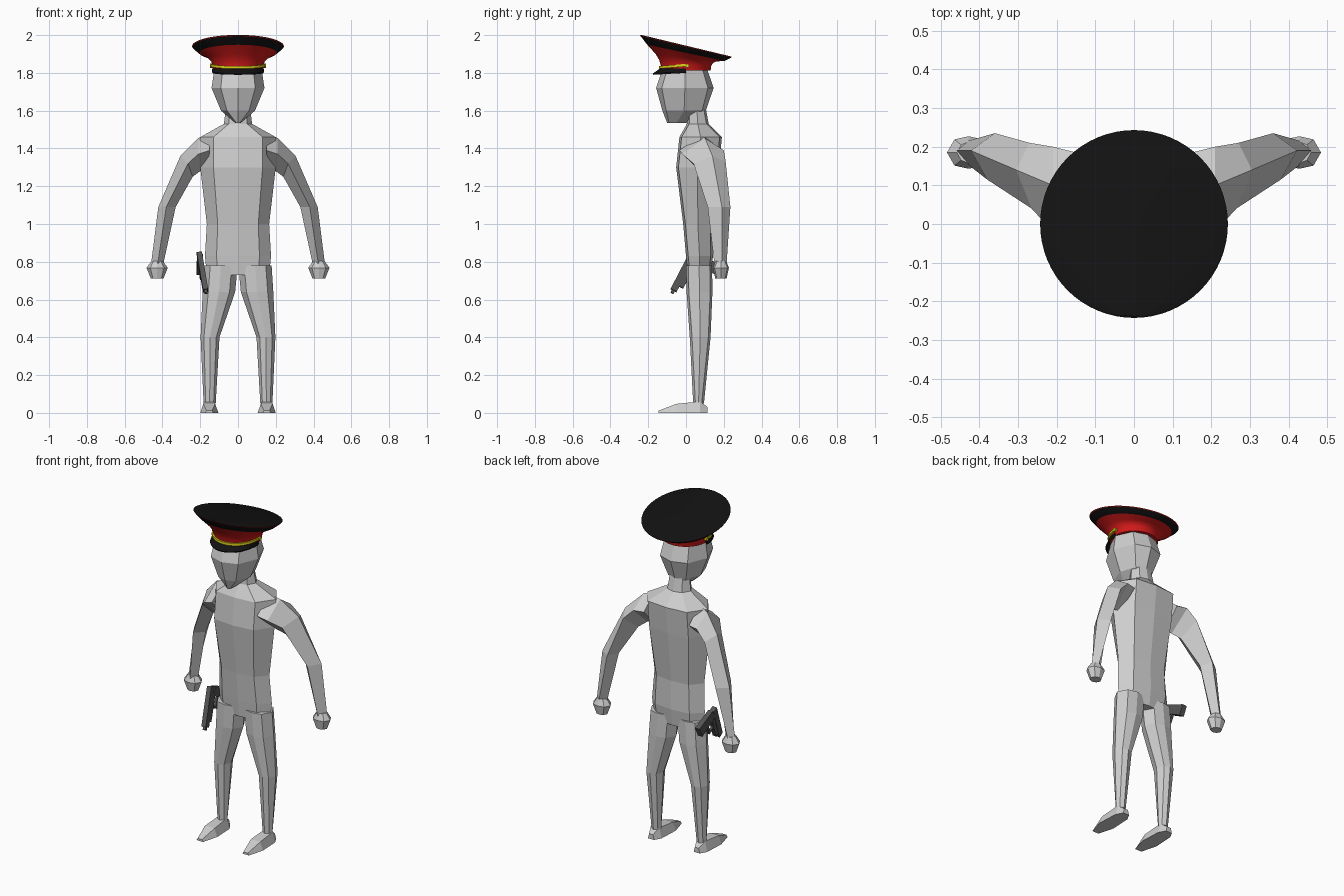
import bpy, bmesh, math
from mathutils import Vector

if "Cube" in bpy.data.objects:
    bpy.data.objects.remove(bpy.data.objects["Cube"])


def material(name, rgb):
    m = bpy.data.materials.new(name)
    m.diffuse_color = (*rgb, 1)
    m.use_nodes = True
    m.node_tree.nodes["Principled BSDF"].inputs["Base Color"].default_value = m.diffuse_color
    return m


GREY = material("light grey", (0.62, 0.62, 0.62))
RED = material("red", (0.65, 0.01, 0.01))
BLACK = material("black", (0.006, 0.006, 0.006))
YELLOW = material("yellow", (0.75, 0.65, 0.01))
METAL = material("gun metal", (0.09, 0.09, 0.09))


def loft(name, rings, mats, rule=None, smooth=False):
    """Skin a list of equal-length point rings and close both ends."""
    bm = bmesh.new()
    vs = [[bm.verts.new(p) for p in r] for r in rings]
    n = len(rings[0])
    for k, (a, b) in enumerate(zip(vs, vs[1:])):
        for i in range(n):
            f = bm.faces.new((a[i], a[(i + 1) % n], b[(i + 1) % n], b[i]))
            f.material_index = rule(k) if rule else 0
    bm.faces.new(vs[0][::-1])
    top = bm.faces.new(vs[-1])
    top.material_index = rule(len(rings)) if rule else 0
    bmesh.ops.recalc_face_normals(bm, faces=bm.faces)
    me = bpy.data.meshes.new(name)
    bm.to_mesh(me)
    bm.free()
    for m in mats:
        me.materials.append(m)
    ob = bpy.data.objects.new(name, me)
    bpy.context.collection.objects.link(ob)
    if smooth:
        bpy.ops.object.select_all(action='DESELECT')
        ob.select_set(True)
        bpy.context.view_layer.objects.active = ob
        bpy.ops.object.shade_smooth_by_angle(angle=math.radians(35))
    return ob


def section(z, cx, h, yf, yb, bow=0.012):
    """Eight-sided horizontal body section."""
    m = (yf + yb) / 2
    return [(cx, yf, z), (cx + .65 * h, yf + bow, z), (cx + h, m, z),
            (cx + .65 * h, yb - bow, z), (cx, yb, z), (cx - .65 * h, yb - bow, z),
            (cx - h, m, z), (cx - .65 * h, yf + bow, z)]


def flip(rings, s):
    return [[(s * x, y, z) for x, y, z in r] for r in rings]


def bar(name, p, q, w, h0, h1, mat):
    """Box from p to q, w wide across x, tapering from height h0 to h1."""
    p, q = Vector(p), Vector(q)
    d = (q - p).normalized()
    up = d.cross(Vector((1, 0, 0))).normalized()
    side = up.cross(d)
    rings = [[c + side * (a * w / 2) + up * (b * h / 2)
              for a, b in ((-1, -1), (1, -1), (1, 1), (-1, 1))]
             for c, h in ((p, h0), (q, h1))]
    return loft(name, rings, [mat])


# torso and neck
loft("torso", [section(*a) for a in (
    (.73, 0, .165, .01, .13), (.83, 0, .175, 0, .143), (1.0, 0, .165, -.015, .14),
    (1.30, 0, .20, -.052, .175), (1.46, 0, .20, -.035, .19),
    (1.53, 0, .075, .005, .12), (1.64, 0, .06, .01, .10))], [GREY])

# head
loft("head", [section(*a) for a in (
    (1.535, 0, .015, -.10, 0, .01), (1.60, 0, .09, -.125, .105, .02),
    (1.72, 0, .14, -.158, .146, .03), (1.82, 0, .125, -.125, .112, .025))], [GREY])

for s, side in ((1, "left"), (-1, "right")):
    # legs
    loft(side + "_leg", flip([section(*a) for a in (
        (.78, .09, .088, 0, .138), (.64, .101, .086, .003, .14),
        (.40, .148, .05, .02, .13), (.05, .15, .032, .038, .095))], s), [GREY])
    # feet, skinned from toe to heel
    foot = [[(.152 - w, y, 0), (.152 + w, y, 0), (.152 + .65 * w, y, t), (.152 - .65 * w, y, t)]
            for y, w, t in ((-.145, .022, .012), (-.05, .048, .048),
                            (.075, .042, .06), (.115, .02, .03))]
    loft(side + "_foot", flip(foot, s), [GREY])
    # arms: outer, front, inner and back ridges
    arm = [[(.15, .09, 1.475), (.15, -.035, 1.39), (.16, .08, 1.29), (.15, .185, 1.39)],
           [(.21, .10, 1.455), (.21, -.02, 1.37), (.20, .08, 1.28), (.21, .20, 1.39)],
           [(.305, .14, 1.36), (.265, .04, 1.32), (.24, .11, 1.25), (.27, .21, 1.33)],
           [(.422, .19, 1.09), (.38, .115, 1.09), (.33, .165, 1.09), (.36, .235, 1.09)],
           [(.46, .19, .79), (.425, .15, .79), (.395, .185, .79), (.43, .215, .79)]]
    loft(side + "_arm", flip(arm, s), [GREY])
    # hands
    hand = [section(z, .428, h, .185 - d, .185 + d, .008)
            for z, h, d in ((.805, .03, .028), (.768, .056, .042), (.712, .034, .03))]
    loft(side + "_hand", flip(hand, s), [GREY])

# cap: red flared body, black rim, thin red piping, black slanted top
N = 64
profile = ((.130, 1.812, 0), (.134, 1.840, .02), (.142, 1.860, .06), (.160, 1.880, .12),
           (.205, 1.906, .21), (.240, 1.938, .235), (.243, 1.942, .235), (.238, 1.944, .24))
cap = []
for r, zc, k in profile:
    ring = []
    for i in range(N):
        a = 2 * math.pi * i / N
        ring.append((r * math.cos(a), r * math.sin(a), zc - k * r * math.sin(a)))
    cap.append(ring)
loft("cap", cap, [RED, BLACK], lambda k: 1 if k == 4 or k > 5 else 0, True)


def front_arc(n):
    return [math.pi + math.pi * i / n for i in range(n + 1)]


# visor: crescent hanging from the front of the cap
visor = []
for a in front_arc(24):
    c, s = math.cos(a), math.sin(a)
    visor.append([(.126 * c, .126 * s, 1.822), (.137 * c, .139 * s, 1.822),
                  (.139 * c, .176 * s, 1.797 + .01 * (1 + s)),
                  (.136 * c, .172 * s, 1.790 + .01 * (1 + s))])
loft("visor", visor, [BLACK], smooth=True)

# chin strap and its two side buttons
strap = []
for a in front_arc(24):
    c, s = math.cos(a), math.sin(a)
    z = 1.822 + .012 * (1 + s)
    strap.append([(r * c, r * s, z + dz)
                  for r, dz in ((.13, 0), (.143, 0), (.143, .014), (.13, .014))])
loft("chin_strap", strap, [YELLOW], smooth=True)
for s in (1, -1):
    loft("strap_button", [[(s * x, .006 + .011 * math.cos(t * math.pi / 4),
                            1.838 + .011 * math.sin(t * math.pi / 4)) for t in range(8)]
                          for x in (.13, .147)], [YELLOW])

# holstered pistol on the right hip: muzzle down and forward, grip to the rear
bar("pistol_slide", (-.172, -.066, .648), (-.205, .036, .845), .028, .036, .036, METAL)
bar("pistol_frame", (-.178, -.028, .665), (-.204, .056, .825), .022, .03, .03, METAL)
bar("pistol_grip", (-.2, .04, .82), (-.205, .172, .758), .03, .05, .062, METAL)
bar("pistol_trigger_guard", (-.192, .01, .735), (-.195, .066, .71), .014, .012, .012, METAL)
bar("pistol_guard_bottom", (-.195, .062, .708), (-.2, .09, .775), .014, .012, .012, METAL)
bar("pistol_barrel", (-.169, -.074, .634), (-.174, -.06, .66), .016, .018, .018, METAL)
